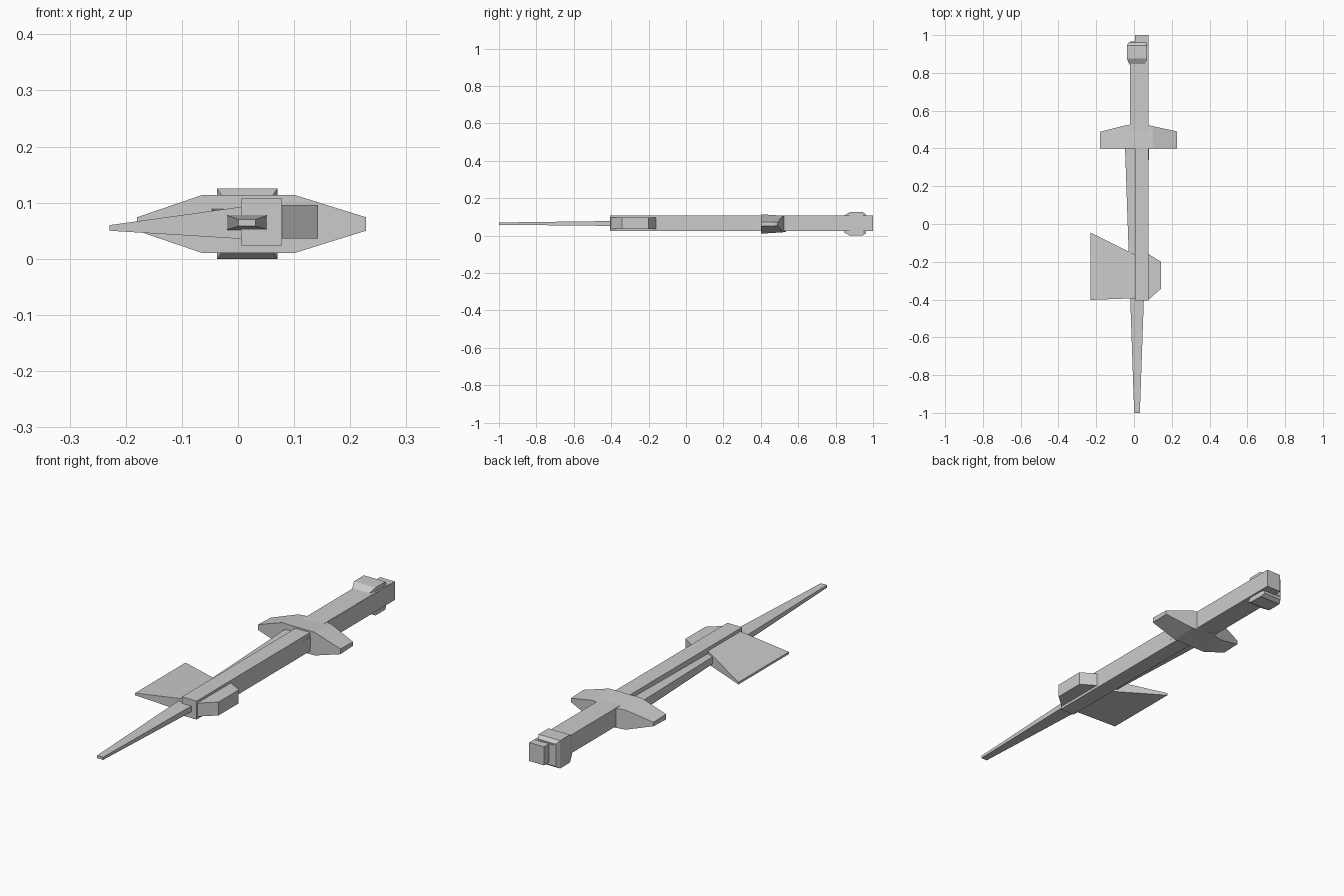
import bpy


def loft(name, rings):
    """Closed solid through equal-sized rings of points."""
    n = len(rings[0])
    verts = [p for r in rings for p in r]
    faces = [tuple(range(n)), tuple(reversed(range(len(verts) - n, len(verts))))]
    for k in range(len(rings) - 1):
        a, b = k * n, (k + 1) * n
        for i in range(n):
            j = (i + 1) % n
            faces.append((a + i, b + i, b + j, a + j))
    me = bpy.data.meshes.new(name)
    me.from_pydata(verts, [], faces)
    ob = bpy.data.objects.new(name, me)
    bpy.context.collection.objects.link(ob)
    # consistent outward normals
    import bmesh
    bm = bmesh.new()
    bm.from_mesh(me)
    bmesh.ops.recalc_face_normals(bm, faces=bm.faces)
    bm.to_mesh(me)
    bm.free()
    return ob


def loft_y(name, sections):
    """Sections: (y, x0, x1, z0, z1)."""
    return loft(name, [[(x0, y, z0), (x1, y, z0), (x1, y, z1), (x0, y, z1)]
                       for y, x0, x1, z0, z1 in sections])


def loft_x(name, sections):
    """Sections: (x, y_front, y_back, half height front, half height back)."""
    return loft(name, [[(x, y0, zc - h0), (x, y1, zc - h1),
                        (x, y1, zc + h1), (x, y0, zc + h0)]
                       for x, y0, y1, zc, h0, h1 in sections])


# Long square shaft
loft_y("shaft", [(-0.405, 0.005, 0.078, 0.024, 0.107),
                 (1.0, 0.005, 0.078, 0.024, 0.107)])

# Wider grip behind the guard
loft_y("grip", [(0.45, -0.022, 0.076, 0.026, 0.108),
                (0.965, -0.022, 0.076, 0.026, 0.108)])

# Tapering spike running from the guard to the tip
loft_y("spike", [(-1.0, 0.001, 0.031, 0.058, 0.070),
                 (0.45, -0.049, 0.082, 0.043, 0.089)])

# Chamfered pommel
loft_y("pommel", [(0.845, -0.025, 0.058, 0.018, 0.107),
                  (0.875, -0.037, 0.07, 0.0, 0.125),
                  (0.945, -0.037, 0.07, 0.0, 0.125),
                  (0.962, -0.028, 0.062, 0.012, 0.113)])

# Cross guard with drooping tapered ends
loft_x("cross_guard", [(-0.18, 0.4, 0.488, 0.062, 0.012, 0.009),
                       (-0.063, 0.4, 0.518, 0.062, 0.052, 0.044),
                       (0.02, 0.4, 0.535, 0.062, 0.052, 0.043),
                       (0.1, 0.4, 0.518, 0.062, 0.052, 0.044),
                       (0.228, 0.4, 0.49, 0.062, 0.012, 0.009)])

# Flared axe blade, thin at the cutting edge
loft_x("axe_blade", [(-0.229, -0.402, -0.045, 0.055, 0.005, 0.005),
                     (0.03, -0.392, -0.175, 0.065, 0.031, 0.031)])

# Hammer block opposite the blade
loft_x("hammer_head", [(0.05, -0.425, -0.14, 0.066, 0.030, 0.030),
                       (0.078, -0.4, -0.16, 0.066, 0.030, 0.030),
                       (0.143, -0.342, -0.2, 0.066, 0.030, 0.030)][1:])
